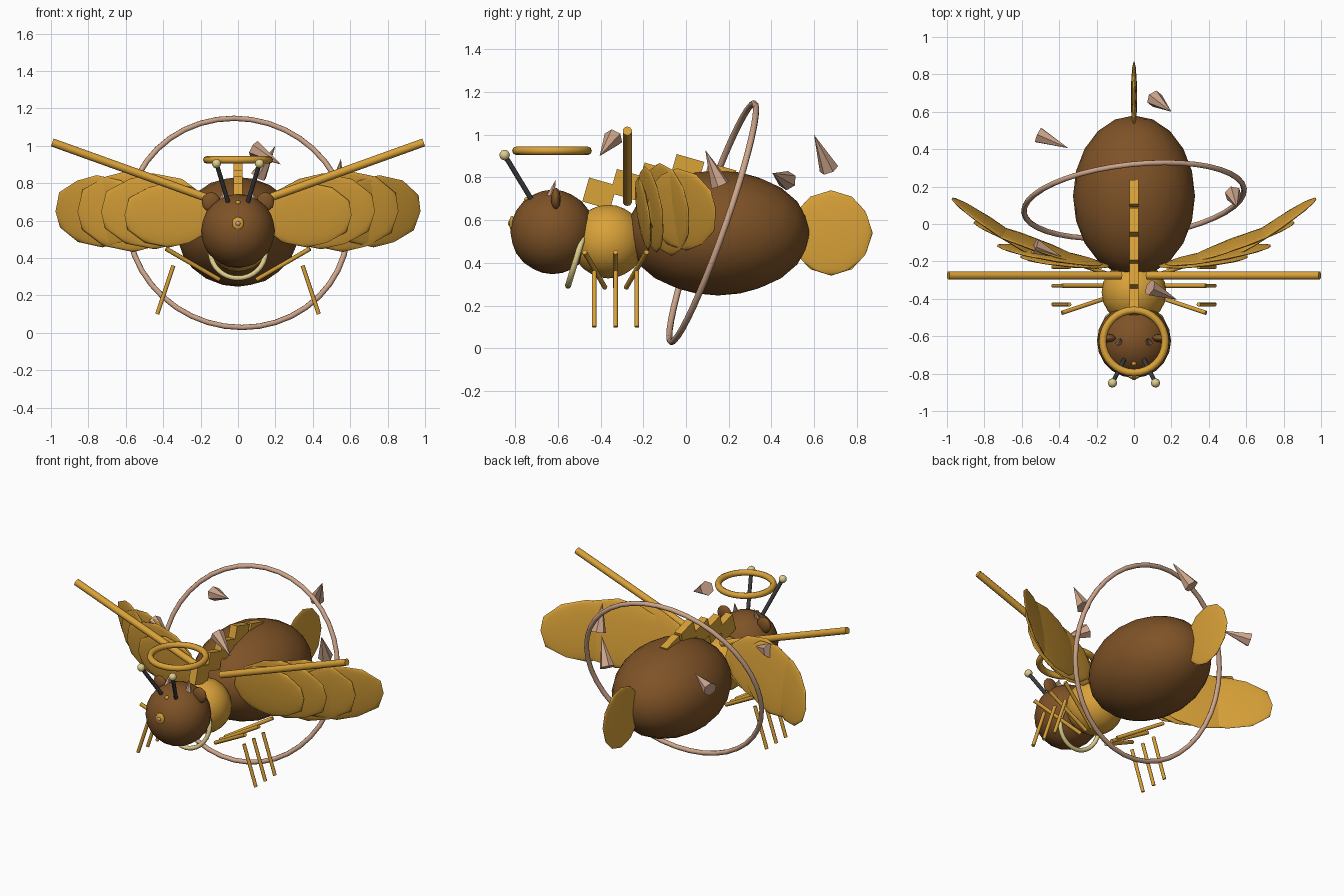
import bpy
import math
from mathutils import Vector, Matrix

cube = bpy.data.objects.get("Cube")
if cube:
    bpy.data.objects.remove(cube, do_unlink=True)


def material(name, r, g, b):
    m = bpy.data.materials.new(name)
    m.use_nodes = True
    m.diffuse_color = (r, g, b, 1)
    m.node_tree.nodes["Principled BSDF"].inputs["Base Color"].default_value = (r, g, b, 1)
    return m


GOLD = material("gold", 0.70, 0.36, 0.04)
BROWN = material("brown", 0.21, 0.085, 0.02)
TAN = material("rosy_tan", 0.62, 0.38, 0.26)
CREAM = material("cream", 0.73, 0.62, 0.26)
DARK = material("charcoal", 0.045, 0.045, 0.05)


def finish(name, mat, smooth=True):
    ob = bpy.context.object
    ob.name = name
    ob.data.materials.append(mat)
    if smooth:
        bpy.ops.object.shade_smooth_by_angle(angle=math.radians(50))
    return ob


def ball(name, loc, radii, mat, detail=3, rot=(0, 0, 0)):
    bpy.ops.mesh.primitive_ico_sphere_add(subdivisions=detail, radius=1, location=loc, rotation=rot)
    bpy.context.object.scale = radii
    return finish(name, mat)


def rod(name, a, b, r1, mat, r2=None, sides=10):
    a, b = Vector(a), Vector(b)
    d = b - a
    bpy.ops.mesh.primitive_cone_add(vertices=sides, radius1=r1, radius2=r1 if r2 is None else r2,
                                    depth=d.length, location=(a + b) / 2,
                                    rotation=d.to_track_quat('Z', 'Y').to_euler())
    return finish(name, mat, sides > 6)


def ring(name, loc, major, minor, mat, rot=(0, 0, 0), segs=32):
    bpy.ops.mesh.primitive_torus_add(major_segments=segs, minor_segments=8, major_radius=major,
                                     minor_radius=minor, location=loc, rotation=rot)
    return finish(name, mat)


# Body
ball("abdomen", (0, 0.15, 0.54), (0.326, 0.43, 0.293), BROWN)
ball("thorax", (0, -0.365, 0.5), (0.173, 0.173, 0.173), GOLD)
ball("head", (0, -0.625, 0.545), (0.198, 0.198, 0.198), BROWN)
ball("tail_fan", (0, 0.68, 0.54), (0.017, 0.195, 0.2), GOLD, 2)

# Face
ball("nose", (0, -0.815, 0.585), (0.032, 0.014, 0.036), GOLD, 2)
ball("nose_tip", (0, -0.825, 0.585), (0.013, 0.01, 0.013), TAN, 2)
ball("forehead_bead", (0, -0.745, 0.695), (0.014, 0.014, 0.014), GOLD, 2)

# Halo and collar
ring("halo", (0, -0.628, 0.925), 0.167, 0.02, GOLD)
ring("collar", (0, -0.51, 0.433), 0.147, 0.014, CREAM, (math.radians(73), 0, 0))

# Large tilted hoop around the abdomen
side = Vector((0.6, 0.065, 0)).normalized()
up = Vector((-0.01, 0.2, 0.575)).normalized()
normal = side.cross(up).normalized()
up = normal.cross(side)
hoop_turn = Matrix((side, up, normal)).transposed().to_euler()
ring("hoop", (0, 0.125, 0.588), 0.592, 0.015, TAN, hoop_turn, 40)

# Ridge blocks along the back
for y, z in ((-0.405, 0.725), (-0.275, 0.765), (-0.145, 0.795), (0.005, 0.835), (0.155, 0.795)):
    bpy.ops.mesh.primitive_cube_add(size=1, location=(0, y, z), rotation=(math.radians(-16), 0, 0))
    bpy.context.object.scale = (0.05, 0.135, 0.117)
    finish("back_ridge", GOLD, False)

# Feathers from root to tip: centre, half length, half height, yaw in degrees
feathers = (
    ((0.37, -0.20, 0.63), 0.25, 0.175, 6),
    ((0.45, -0.165, 0.65), 0.30, 0.205, 10),
    ((0.57, -0.095, 0.65), 0.32, 0.22, 20),
    ((0.74, -0.02, 0.65), 0.295, 0.195, 34),
)

# Paired parts
for s, label in ((1, "left_"), (-1, "right_")):
    ball(label + "ear", (s * 0.145, -0.61, 0.70), (0.05, 0.023, 0.053), BROWN, 2)
    rod(label + "horn", (s * 0.08, -0.635, 0.71), (s * 0.07, -0.61, 0.79), 0.02, TAN, 0, 6)
    tip = (s * 0.115, -0.85, 0.905)
    rod(label + "antenna", (s * 0.05, -0.72, 0.69), tip, 0.012, DARK)
    ball(label + "antenna_tip", tip, (0.025, 0.025, 0.025), CREAM, 2)
    rod(label + "wing_spar", (s * 0.07, -0.275, 0.687), (s * 0.993, -0.275, 1.018), 0.022, GOLD)

    for (x, y, z), length, height, yaw in feathers:
        ball(label + "feather", (s * x, y, z), (length, 0.018, height), GOLD, 2,
             (math.radians(8), 0, s * math.radians(yaw)))

    # Legs splay forward, straight and back
    for k in (-1, 0, 1):
        mid = -0.33 + k * 0.1
        rod(label + "upper_leg", (s * 0.1, -0.33 + k * 0.05, 0.285),
            (s * 0.385, -0.33 + k * 0.145, 0.45), 0.012, GOLD)
        rod(label + "lower_leg", (s * 0.345, mid, 0.36), (s * 0.432, mid, 0.1), 0.011, GOLD)

# Floating shards: base, apex
for base, apex in (
    ((0.11, 0.67, 0.84), (0.20, 0.60, 1.0)),
    ((0.085, -0.34, 0.985), (0.23, -0.405, 0.90)),
    ((0.53, 0.16, 0.765), (0.55, 0.09, 0.93)),
    ((-0.51, 0.475, 0.785), (-0.35, 0.405, 0.82)),
    ((-0.53, -0.12, 0.82), (-0.38, -0.18, 0.785)),
):
    rod("floating_shard", base, apex, 0.046, TAN, 0, 6)
